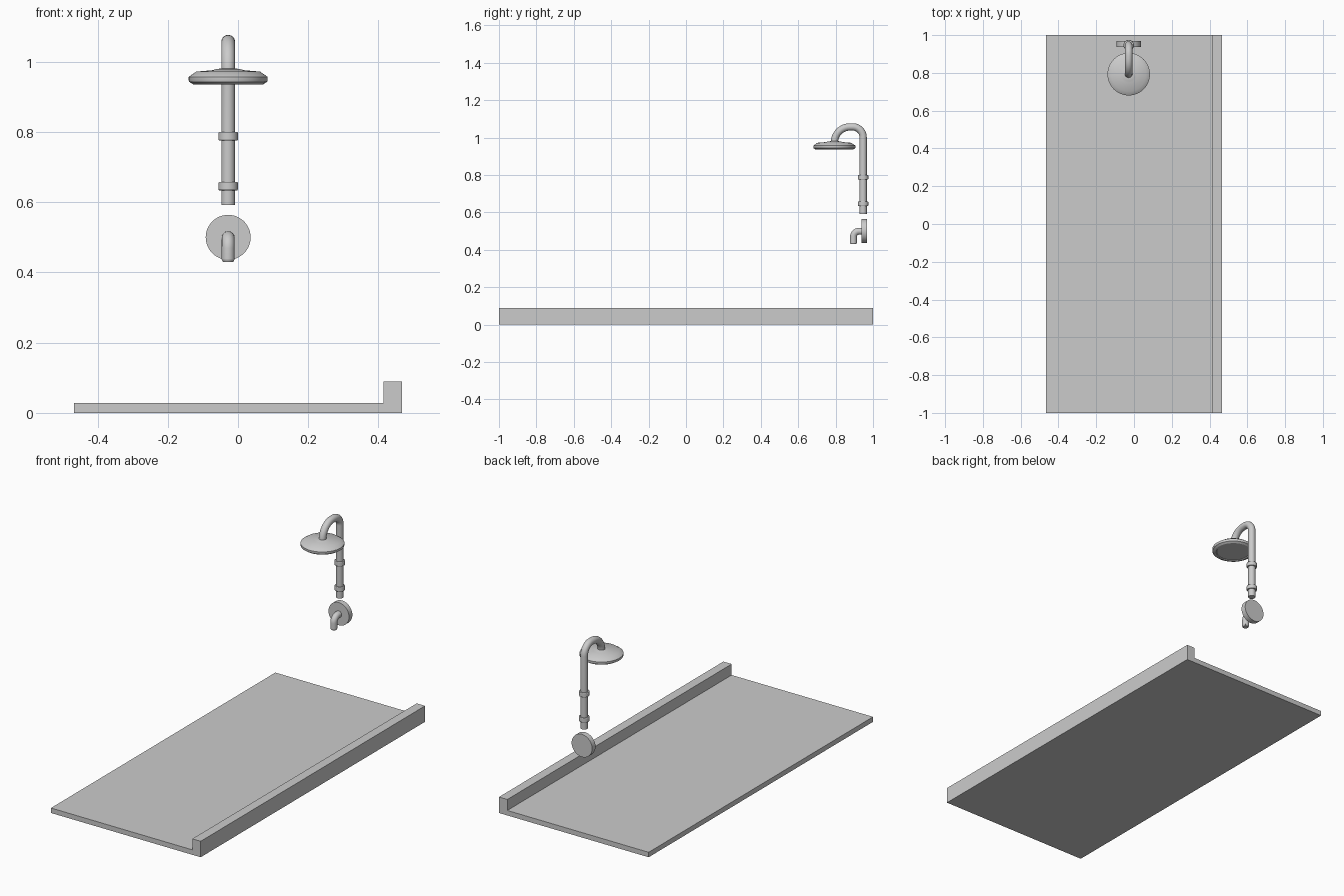
import bpy, bmesh, math
from mathutils import Matrix

if "Cube" in bpy.data.objects:
    bpy.data.objects.remove(bpy.data.objects["Cube"])

CX = -0.028          # centre line of the fittings
WALL_Y = 0.947       # riser pipe position
HEAD_Y = 0.793       # shower head position


def add_mesh(name, bm):
    bmesh.ops.recalc_face_normals(bm, faces=bm.faces)
    me = bpy.data.meshes.new(name)
    bm.to_mesh(me)
    bm.free()
    ob = bpy.data.objects.new(name, me)
    bpy.context.collection.objects.link(ob)
    return ob


def smooth(ob, angle=32):
    bpy.ops.object.select_all(action='DESELECT')
    ob.select_set(True)
    bpy.context.view_layer.objects.active = ob
    bpy.ops.object.shade_smooth_by_angle(angle=math.radians(angle))


def lathe(name, profile, matrix, n=48):
    """Spin (radius, height) points about local z and cap both ends."""
    bm = bmesh.new()
    rings = [[bm.verts.new((r * math.cos(math.tau * i / n),
                            r * math.sin(math.tau * i / n), h))
              for i in range(n)] for r, h in profile]
    for a, b in zip(rings, rings[1:]):
        for i in range(n):
            j = (i + 1) % n
            bm.faces.new((a[i], a[j], b[j], b[i]))
    bm.faces.new(rings[0])
    bm.faces.new(rings[-1])
    bm.transform(matrix)
    ob = add_mesh(name, bm)
    smooth(ob)
    return ob


def pipe(name, path, radius, n=32):
    """Sweep a circle along a path of (y, z) points in the plane x = CX."""
    bm = bmesh.new()
    rings = []
    for k, (y, z) in enumerate(path):
        y0, z0 = path[max(k - 1, 0)]
        y1, z1 = path[min(k + 1, len(path) - 1)]
        d = math.hypot(y1 - y0, z1 - z0)
        ny, nz = -(z1 - z0) / d, (y1 - y0) / d
        rings.append([bm.verts.new((CX + radius * math.cos(t),
                                    y + ny * radius * math.sin(t),
                                    z + nz * radius * math.sin(t)))
                      for t in (math.tau * i / n for i in range(n))])
    for a, b in zip(rings, rings[1:]):
        for i in range(n):
            j = (i + 1) % n
            bm.faces.new((a[i], a[j], b[j], b[i]))
    bm.faces.new(rings[0])
    bm.faces.new(rings[-1])
    ob = add_mesh(name, bm)
    smooth(ob)
    return ob


def arc(cy, cz, a, b, start, end, steps=10):
    angles = [math.radians(start + (end - start) * i / steps) for i in range(steps + 1)]
    return [(cy + a * math.cos(t), cz + b * math.sin(t)) for t in angles]


# Floor tray with raised curb along the right edge
section = [(-0.467, 0), (0.467, 0), (0.467, 0.09), (0.415, 0.09), (0.415, 0.028), (-0.467, 0.028)]
bm = bmesh.new()
face = bm.faces.new([bm.verts.new((x, -1, z)) for x, z in section])
ext = bmesh.ops.extrude_face_region(bm, geom=[face])
# keep the front cap: the extrusion removes nothing when started from a lone face
new_verts = [v for v in ext['geom'] if isinstance(v, bmesh.types.BMVert)]
bmesh.ops.translate(bm, verts=new_verts, vec=(0, 2, 0))
if not any(all(v.co.y < 0 for v in f.verts) for f in bm.faces):
    bm.faces.new([v for v in bm.verts if v.co.y < 0])
add_mesh("shower_tray", bm)

# Riser pipe with hooked arm
riser = [(WALL_Y, 0.592), (WALL_Y, 0.8)]
riser += arc(0.892, 1.002, 0.055, 0.055, 0, 90)
riser += arc(0.876, 0.972, HEAD_Y * -1 + 0.876, 0.085, 90, 180)
pipe("riser_pipe", riser, 0.0195)

# Collars on the riser
for i, z in enumerate((0.788, 0.646)):
    lathe(f"pipe_collar_{i + 1}",
          [(0.019, -0.012), (0.026, -0.012), (0.028, -0.009),
           (0.028, 0.009), (0.026, 0.012), (0.019, 0.012)],
          Matrix.Translation((CX, WALL_Y, z)))

# Shower head with shallow dome, rim and recessed spray face
lathe("shower_head",
      [(0.088, 0.940), (0.092, 0.936), (0.100, 0.936), (0.111, 0.943),
       (0.1125, 0.947), (0.1125, 0.957), (0.091, 0.972), (0.045, 0.976),
       (0.035, 0.979), (0.020, 0.981)],
      Matrix.Translation((CX, HEAD_Y, 0)))

# Round wall plate
lathe("wall_plate", [(0.064, -0.030), (0.064, 0)],
      Matrix.Translation((CX, 0.968, 0.5)) @ Matrix.Rotation(-math.pi / 2, 4, 'X'))

# Spout elbow with chamfered tip
spout = [(0.945, 0.499)] + arc(0.925, 0.469, 0.030, 0.030, 90, 180) + [(0.895, 0.437)]
pipe("spout", spout, 0.0183)
lathe("spout_tip", [(0.0150, 0.430), (0.0183, 0.4375)],
      Matrix.Translation((CX, 0.895, 0)), 32)
